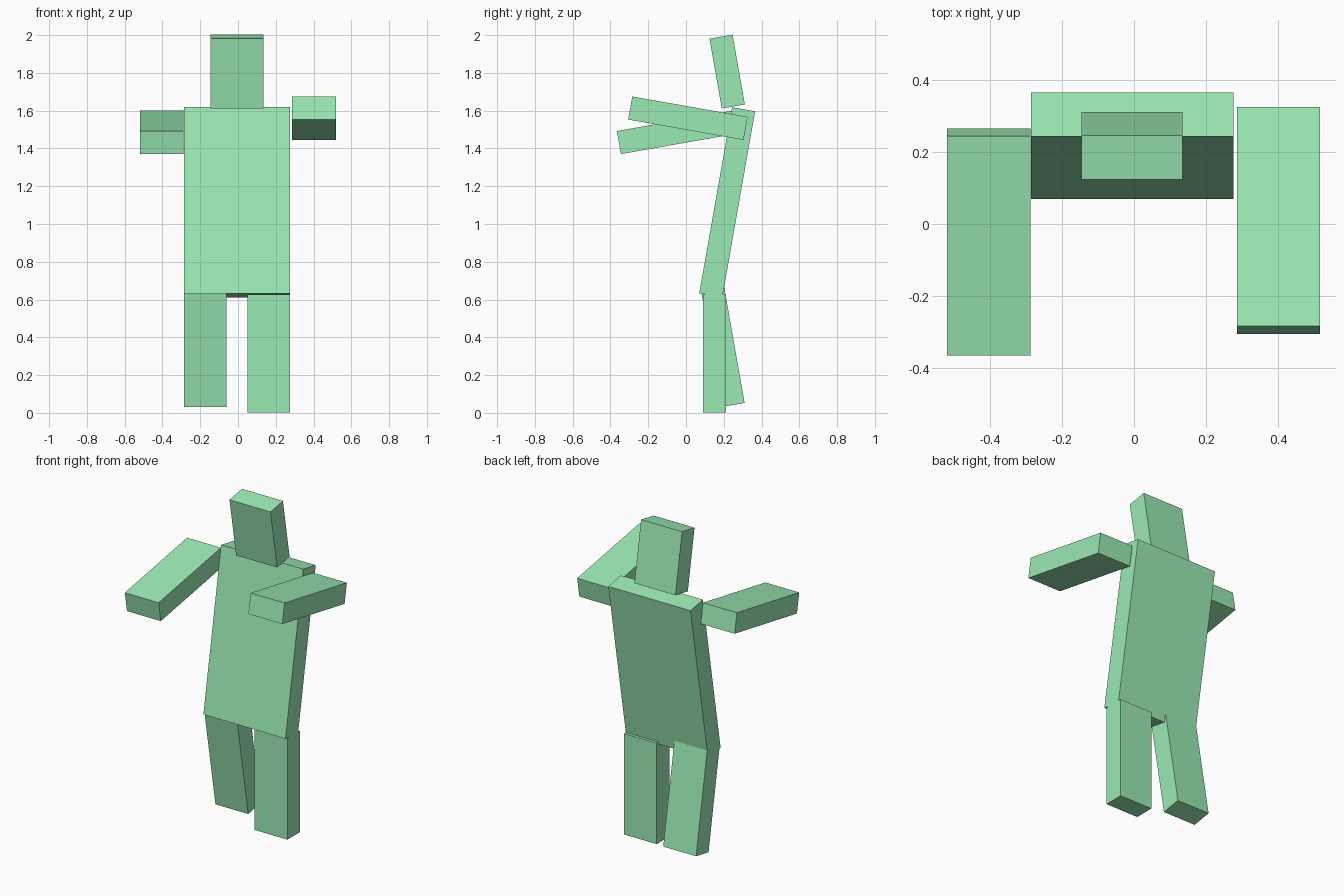
import bpy, math

if "Cube" in bpy.data.objects:
    bpy.data.objects.remove(bpy.data.objects["Cube"])

mat = bpy.data.materials.new("light_green")
mat.diffuse_color = (0.33, 0.82, 0.46, 1)
mat.use_nodes = True
mat.node_tree.nodes["Principled BSDF"].inputs["Base Color"].default_value = mat.diffuse_color


def box(name, size, center, tilt=0):
    """Box of the given size, tilted about the x axis (degrees)."""
    bpy.ops.mesh.primitive_cube_add(size=1, location=center,
                                    rotation=(math.radians(tilt), 0, 0))
    ob = bpy.context.object
    ob.name = name
    ob.scale = size
    bpy.ops.object.transform_apply(location=False, rotation=False, scale=True)
    ob.data.materials.append(mat)
    return ob


T = 0.124  # common slab thickness

# Torso leaning back, head nodding forward
box("torso", (0.563, T, 1.0), (-0.005, 0.218, 1.115), -10)
box("head", (0.281, T, 0.375), (-0.005, 0.218, 1.807), 10)

# Arms reaching forward
arm = (0.232, 0.62, T)
box("arm_left", arm, (0.402, 0.01, 1.56), -10)
box("arm_right", arm, (-0.404, -0.05, 1.485), 10)

# Legs: one straight, one stepping back
leg = (0.225, T, 0.625)
box("leg_left", leg, (0.164, 0.151, 0.3135), 0)
box("leg_right", leg, (-0.174, 0.195, 0.35), 10)
